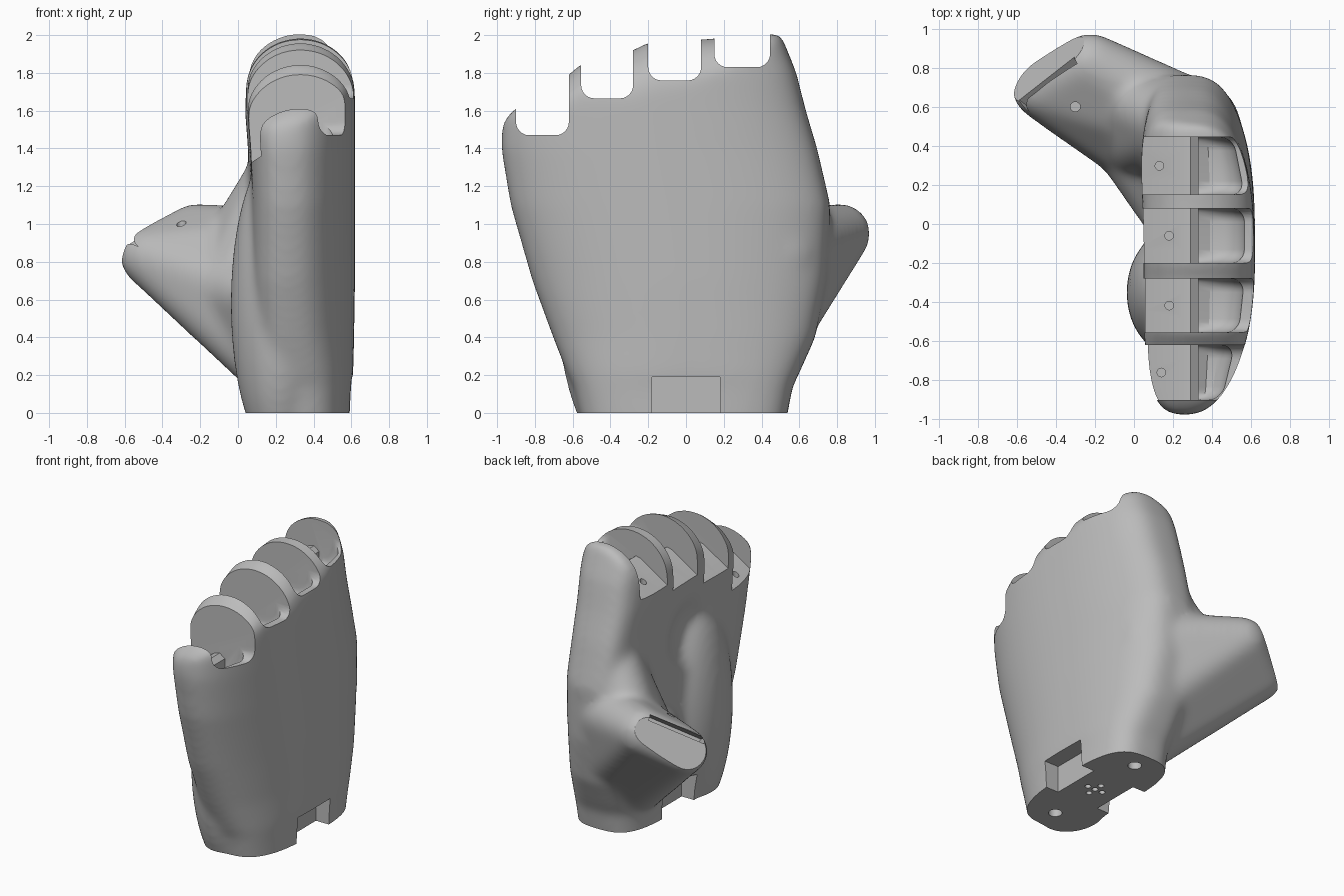
import bpy, bmesh, math
from mathutils import Vector, Matrix

if "Cube" in bpy.data.objects:
    bpy.data.objects.remove(bpy.data.objects["Cube"])

grey = bpy.data.materials.new("plain_grey")
grey.use_nodes = True
grey.diffuse_color = (0.5, 0.5, 0.5, 1)
grey.node_tree.nodes["Principled BSDF"].inputs["Base Color"].default_value = (0.5, 0.5, 0.5, 1)


def make(name, bm):
    bmesh.ops.recalc_face_normals(bm, faces=bm.faces)
    mesh = bpy.data.meshes.new(name)
    bm.to_mesh(mesh)
    bm.free()
    ob = bpy.data.objects.new(name, mesh)
    bpy.context.collection.objects.link(ob)
    return ob


def loft(name, rings):
    """Skin a row of equal rings and cap both ends."""
    bm = bmesh.new()
    rows = [[bm.verts.new(p) for p in ring] for ring in rings]
    n = len(rows[0])
    for a, b in zip(rows, rows[1:]):
        for i in range(n):
            j = (i + 1) % n
            bm.faces.new((a[i], a[j], b[j], b[i]))
    bm.faces.new(rows[0])
    bm.faces.new(rows[-1])
    return make(name, bm)


def box(name, lo, hi, frame=Matrix()):
    lo, hi = Vector(lo), Vector(hi)
    bm = bmesh.new()
    size = Matrix.Diagonal((*(hi - lo), 1))
    bmesh.ops.create_cube(bm, size=1, matrix=frame @ Matrix.Translation((lo + hi) / 2) @ size)
    return make(name, bm)


def pin(name, x, y, z, radius, depth):
    bm = bmesh.new()
    bmesh.ops.create_cone(bm, cap_ends=True, segments=20, radius1=radius, radius2=radius,
                          depth=depth, matrix=Matrix.Translation((x, y, z)))
    return make(name, bm)


def egg(name, centre, radii):
    bm = bmesh.new()
    bmesh.ops.create_uvsphere(bm, u_segments=32, v_segments=24, radius=1,
                              matrix=Matrix.Translation(centre) @ Matrix.Diagonal((*radii, 1)))
    return make(name, bm)


def hull(name, balls):
    """Convex skin around a group of balls (x, y, z, radius)."""
    dots = bmesh.new()
    for x, y, z, r in balls:
        bmesh.ops.create_icosphere(dots, subdivisions=3, radius=r, matrix=Matrix.Translation((x, y, z)))
    bm = bmesh.new()
    for v in dots.verts:
        bm.verts.new(v.co)
    dots.free()
    bmesh.ops.convex_hull(bm, input=bm.verts)
    bmesh.ops.delete(bm, geom=[v for v in bm.verts if not v.link_faces], context='VERTS')
    return make(name, bm)


def bake(ob):
    """Apply every modifier on the object."""
    deps = bpy.context.evaluated_depsgraph_get()
    mesh = bpy.data.meshes.new_from_object(ob.evaluated_get(deps))
    ob.modifiers.clear()
    ob.data = mesh


def combine(ob, tools, operation):
    for tool in tools:
        mod = ob.modifiers.new("combine", 'BOOLEAN')
        mod.operation, mod.solver, mod.object = operation, 'EXACT', tool
        bake(ob)
        bpy.data.objects.remove(tool)


# Palm: ovals whose ends bend toward the palm side, blunter at the index end
def oval(z, y0, y1, x0, x1, bend, count=72):
    ring = []
    for i in range(count):
        a = math.tau * i / count
        c, s = math.cos(a), math.sin(a)
        n = 3.4 if s > 0 else 2.6
        t = math.copysign(abs(s) ** (2 / n), s)
        x = (x0 + x1) / 2 + (x1 - x0) / 2 * math.copysign(abs(c) ** (2 / n), c)
        ring.append((x - bend * t * t, (y0 + y1) / 2 + (y1 - y0) / 2 * t, z))
    return ring


# height, pinky edge, index edge, palm side, back side, bend
sections = [(-.1, -.54, .52, .06, .59, 0), (.14, -.595, .565, .06, .6, 0), (.2, -.625, .595, .06, .61, .02),
            (.4, -.705, .685, .07, .615, .06), (.7, -.815, .745, .08, .62, .09), (1.1, -.93, .765, .08, .62, .09),
            (1.4, -.98, .695, .07, .62, .09), (1.6, -.975, .635, .05, .62, .08), (1.8, -.955, .585, .05, .62, .07),
            (2.1, -.955, .465, .05, .62, .07)]
hand = loft("hand_palm", [oval(*s) for s in sections])

# Knuckle line: arched across x, stepping down toward the pinky
crest = [(-1.2, 1.3), (-.91, 1.61), (-.62, 1.79), (-.56, 1.85), (-.28, 1.92), (-.2, 1.965),
         (.1, 1.98), (.45, 2.01), (1.2, 2.01)]
arches = []
for y, top in crest:
    arc = [(.33 + .29 * math.cos(math.pi * i / 16), y, top - .27 + .27 * math.sin(math.pi * i / 16))
           for i in range(17)]
    arches.append([(.7, y, -.3), (.7, y, top - .5)] + arc + [(-.3, y, top - .9), (-.3, y, -.3)])
combine(hand, [loft("knuckle_arch", arches)], 'INTERSECT')
combine(hand, [egg("palm_hollow", (-.12, -.12, 1.2), (.25, .36, .38))], 'DIFFERENCE')

# Thumb: main mass, palm web and the web up to the index column
mound = egg("pinky_mound", (.22, -.35, .58), (.26, .33, .82))
root, wrist = (0, .44, .65, .22), (.2, .3, .26, .2)
shoulder, heel = (.32, .5, .85, .23), (.27, .45, .47, .22)
thumb = hull("thumb_base", [root, wrist, shoulder, heel, (-.472, .69, .825, .155), (-.225, .82, .95, .16)])
web = hull("palm_web", [root, wrist, shoulder, (.14, .08, .6, .13)])
bridge = hull("index_web", [root, shoulder, (.02, .6, .92, .18), (.24, .5, 1.32, .16)])
combine(hand, [mound, thumb, web, bridge], 'UNION')

# Blend the masses into one smooth form
mod = hand.modifiers.new("blend", 'REMESH')
mod.mode, mod.voxel_size = 'VOXEL', .02
mod = hand.modifiers.new("soften", 'SMOOTH')
mod.factor, mod.iterations = .5, 32
bake(hand)

# Cutters: flat wrist and its two strap notches
cuts = [box("wrist_trim", (-1, -1, -1), (1, 1, 0)),
        box("back_notch", (.49, -.18, -.1), (.8, .18, .19)),
        box("palm_notch", (-.3, -.18, -.1), (.16, .18, .19))]

# Wrist holes
cuts += [pin("wrist_hole", .33, y, 0, .045, .5) for y in (-.4, .4)]
cuts += [pin("cable_hole", .33 + dx, dy, 0, .02, .3)
         for dx, dy in ((0, 0), (.06, 0), (-.06, 0), (0, .06), (0, -.06))]


# Finger wells: curved seat at the back, a rail, then a ramp down to the palm
def well_ring(y, lip, shift, inset):
    outline = [(.9, .5), (.9, 0), (.565, 0), (.555, -.06), (.52, -.11), (.46, -.145), (.39, -.155),
               (.33, -.13), (.33, -.05), (.29, -.02), (.25, -.03), (-.2, -.315), (-.2, .5)]
    ring = []
    for x, z in outline:
        if .34 < x < .6:
            x += (shift - inset) * (x - .34) / .23
        ring.append((x, y, lip + z + (inset if x > .34 and z < .4 else 0)))
    return ring


def well(y0, y1, lip, shift0, shift1, r=.07):
    steps = [(r - r * math.cos(a), r - r * math.sin(a)) for a in (math.pi * k / 12 for k in range(7))]
    stations = [(y0 + d, i) for d, i in steps] + [(y1 - d, i) for d, i in reversed(steps)]
    rings = []
    for y, inset in stations:
        t = (y - y0) / (y1 - y0)
        rings.append(well_ring(y, lip, shift0 + (shift1 - shift0) * t, inset))
    return loft("finger_well", rings)


# start, end, back lip height, back wall shift at each end, tendon hole x
wells = [(-.9, -.62, 1.47, -.12, -.05, .14), (-.555, -.28, 1.665, -.03, 0, .18),
         (-.2, .08, 1.76, 0, 0, .18), (.15, .445, 1.83, 0, -.06, .13)]
for y0, y1, lip, shift0, shift1, hole in wells:
    cuts.append(well(y0, y1, lip, shift0, shift1))
    cuts.append(pin("tendon_hole", hole, (y0 + y1) / 2, lip - .1, .022, .2))

# Thumb joint: flat face, slot and hole
along = Vector((.32, .25, .2)).normalized()
out = Vector((-.65, .55, .45))
out = (out - along * out.dot(along)).normalized()
frame = Matrix((along, out.cross(along), out)).transposed().to_4x4()
frame.translation = (-.445, .745, .975)
cuts.append(box("thumb_face", (-.35, -.4, 0), (.35, .4, .4), frame))
cuts.append(box("thumb_slot", (-.2, -.04, -.14), (.2, 0, .1), frame))
cuts.append(pin("thumb_hole", -.3, .6, .95, .025, .3))
combine(hand, cuts, 'DIFFERENCE')

# Finish
hand.data.materials.clear()
hand.data.materials.append(grey)
for poly in hand.data.polygons:
    poly.material_index = 0
bpy.ops.object.select_all(action='DESELECT')
hand.select_set(True)
bpy.context.view_layer.objects.active = hand
bpy.ops.object.shade_smooth_by_angle(angle=math.radians(30))
